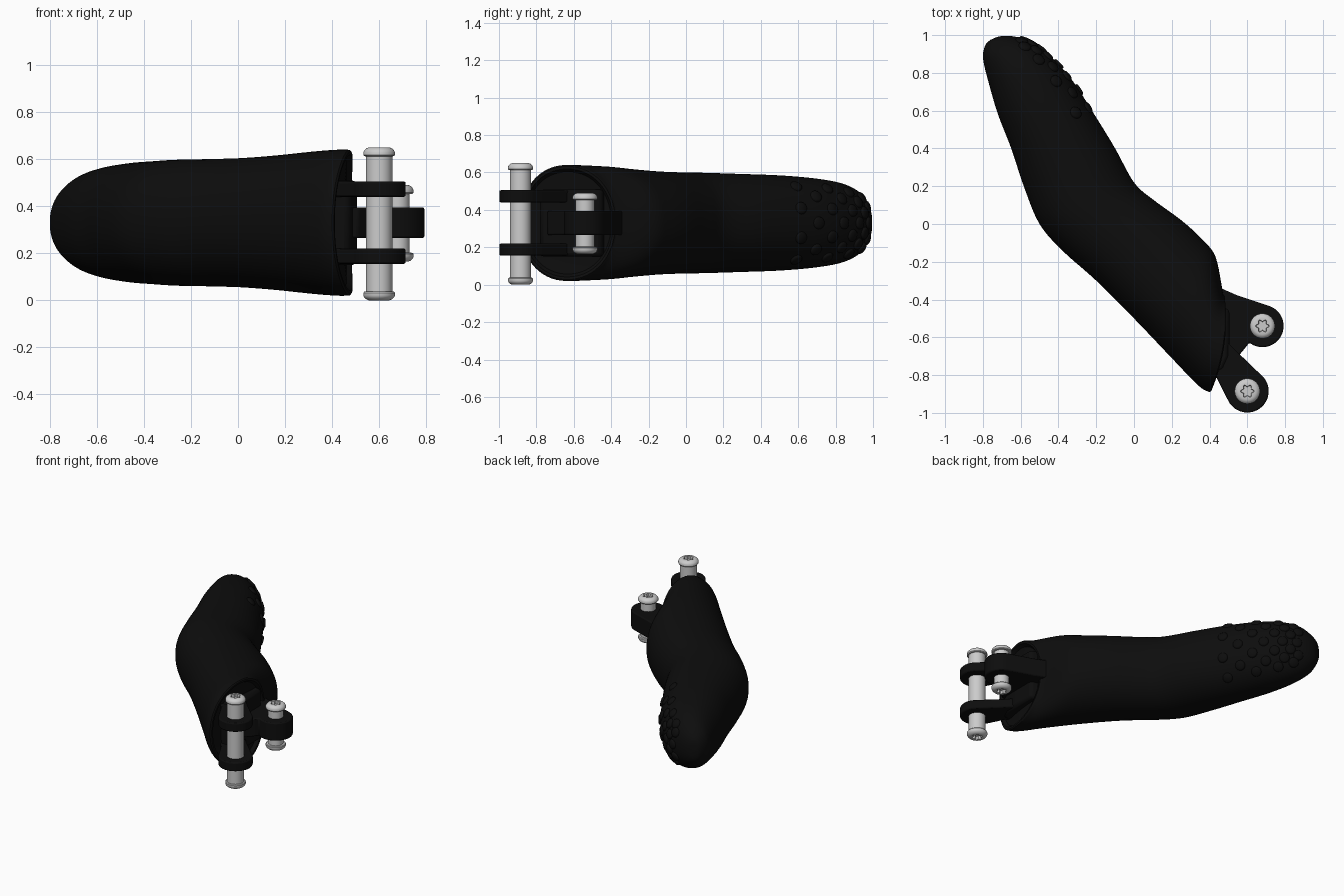
import bpy, bmesh, math
from mathutils import Vector

if "Cube" in bpy.data.objects:
    bpy.data.objects.remove(bpy.data.objects["Cube"])

black = bpy.data.materials.new("black_rubber")
black.diffuse_color = (0.004, 0.004, 0.004, 1)
black.use_nodes = True
black.node_tree.nodes["Principled BSDF"].inputs["Base Color"].default_value = black.diffuse_color
ZC = 0.33


def finish(name, bm, mat=None, angle=35, bevel=0):
    bmesh.ops.recalc_face_normals(bm, faces=bm.faces[:])
    me = bpy.data.meshes.new(name)
    bm.to_mesh(me)
    bm.free()
    ob = bpy.data.objects.new(name, me)
    bpy.context.collection.objects.link(ob)
    if mat:
        me.materials.append(mat)
    if bevel:
        m = ob.modifiers.new("bevel", 'BEVEL')
        m.width, m.segments, m.limit_method = bevel, 2, 'ANGLE'
    bpy.ops.object.select_all(action='DESELECT')
    ob.select_set(True)
    bpy.context.view_layer.objects.active = ob
    bpy.ops.object.shade_smooth_by_angle(angle=math.radians(angle))
    return ob


def skin(bm, rings, n):
    for a, b in zip(rings, rings[1:]):
        for i in range(n):
            j = (i + 1) % n
            if len(a) == 1:
                bm.faces.new((a[0], b[i], b[j]))
            elif len(b) == 1:
                bm.faces.new((a[i], a[j], b[0]))
            else:
                bm.faces.new((a[i], a[j], b[j], b[i]))


# Body sections: outer edge x,y / inner edge x,y / half height / bulge toward the joint
S = [(-.755, .978, -.745, .982, 0, 0), (-.782, .955, -.70, .995, .07, 0),
     (-.798, .91, -.62, .99, .125, 0), (-.797, .86, -.53, .955, .175, 0),
     (-.77, .75, -.44, .885, .215, 0), (-.72, .58, -.33, .765, .24, 0),
     (-.65, .40, -.21, .58, .255, 0), (-.58, .19, -.10, .40, .262, 0),
     (-.50, 0, 0, .22, .268, 0), (-.38, -.14, .10, .13, .27, 0),
     (-.20, -.30, .25, .02, .275, 0), (0, -.50, .36, -.08, .287, 0),
     (.20, -.71, .43, -.17, .302, 0), (.34, -.855, .465, -.33, .31, .015),
     (.40, -.89, .472, -.37, .31, .037)]


def section(s):
    i = min(int(s), len(S) - 2)
    t = s - i
    p = [S[max(0, min(len(S) - 1, i + k))] for k in (-1, 0, 1, 2)]
    return [0.5 * (2 * b + (c - a) * t + (2 * a - 5 * b + 4 * c - d) * t * t
                   + (3 * b - a - 3 * c + d) * t ** 3) for a, b, c, d in zip(*p)]


def surf(s, th, k=1.0, push=0.0):
    lx, ly, rx, ry, h, bulge = section(s)
    L, R = Vector((lx, ly, ZC)), Vector((rx, ry, ZC))
    half = (R - L) / 2
    c, sn = math.cos(th), math.sin(th)
    c = k * math.copysign(abs(c) ** 0.94, c)
    sn = k * math.copysign(abs(sn) ** 0.94, sn)
    d = Vector((half.y, -half.x, 0)).normalized()
    return (L + R) / 2 + half * c + Vector((0, 0, h * sn)) + d * (bulge * (1 - c * c) + push)


# Fingertip body with a shallow dished joint end
N, bm, rings = 64, bmesh.new(), []
end = len(S) - 1
rings.append([bm.verts.new(surf(0, 0))])
for q in range(1, end * 5 + 1):
    rings.append([bm.verts.new(surf(q / 5, 2 * math.pi * i / N)) for i in range(N)])
for k, push in ((.975, .006), (.93, .004), (.88, -.02), (.5, -.03)):
    rings.append([bm.verts.new(surf(end, 2 * math.pi * i / N, k, push)) for i in range(N)])
rings.append([bm.verts.new(surf(end, math.pi / 2, 0, -.03))])
skin(bm, rings, N)
finish("fingertip_body", bm, black, 40)

# Raised grip dots on the inner pad
bm = bmesh.new()
for row in range(8):
    s = 2.5 + row * 0.47
    for deg in ((-50, -17, 17, 50) if row % 2 else (-34, 0, 34)):
        th = math.radians(deg)
        p = surf(s, th)
        n = (surf(s + .02, th) - surf(s - .02, th)).cross(surf(s, th + .02) - surf(s, th - .02)).normalized()
        if n.dot(p - surf(s, 0, 0)) < 0:
            n = -n
        u = n.orthogonal().normalized()
        v = n.cross(u)
        dots = [[bm.verts.new(p + n * z + (u * math.cos(a) + v * math.sin(a)) * r)
                 for a in [2 * math.pi * i / 16 for i in range(16)]]
                for r, z in ((.036, -.012), (.032, .006), (.025, .011))]
        dots.append([bm.verts.new(p + n * .012)])
        skin(bm, dots, 16)
finish("grip_dots", bm, black, 50)


def plate(name, pts, z0, z1, bevel=.008):
    bm = bmesh.new()
    lo = [bm.verts.new((x, y, z0)) for x, y in pts]
    hi = [bm.verts.new((x, y, z1)) for x, y in pts]
    skin(bm, [lo, hi], len(pts))
    bm.faces.new(lo)
    bm.faces.new(hi)
    finish(name, bm, black, 35, bevel)


def arc(cx, cy, r, a0, a1, n=28):
    return [(cx + r * math.cos(math.radians(a0 + (a1 - a0) * i / n)),
             cy + r * math.sin(math.radians(a0 + (a1 - a0) * i / n))) for i in range(n + 1)]


# Hinge lugs: a fork for the long pin and a single eye for the short pin
fork = arc(.6, -.885, .113, 208, 400) + [(.57, -.70), (.50, -.63), (.38, -.52), (.34, -.74), (.43, -.80)]
for name, z in (("lower_fork_lug", .155), ("upper_fork_lug", .44)):
    plate(name, fork, z, z + .065)
eye = arc(.68, -.54, .112, 232, 430) + [(.54, -.375), (.49, -.353), (.44, -.33), (.38, -.4),
                                        (.40, -.74), (.51, -.74), (.565, -.685)]
plate("centre_eye_lug", eye, .265, .395)
plate("hinge_web", [(.38, -.78), (.47, -.78), (.505, -.70), (.505, -.45), (.38, -.42)], .15, .51, .02)


# Pins with domed heads and star drive sockets
def pin(name, x, y, z0, z1, r, rh):
    n, bm = 72, bmesh.new()
    half = [(0, .022, 0), (.027, .022, 1), (.030, 0, 1), (.044, 0, 0), (.054, .004, 0),
            (rh - .004, .012, 0), (rh, .02, 0), (rh, .032, 0), (rh - .004, .037, 0), (r, .038, 0)]
    prof = [(a, z0 + d, st) for a, d, st in half] + [(a, z1 - d, st) for a, d, st in reversed(half)]
    rings = []
    for a, z, star in prof:
        if a == 0:
            rings.append([bm.verts.new((x, y, z))])
            continue
        ring = []
        for i in range(n):
            t = 2 * math.pi * i / n
            q = a * (1 + .2 * math.cos(6 * t)) if star else a
            ring.append(bm.verts.new((x + q * math.cos(t), y + q * math.sin(t), z)))
        rings.append(ring)
    skin(bm, rings, n)
    finish(name, bm, None, 30)


pin("long_hinge_pin", .6, -.885, 0, .65, .056, .067)
pin("short_hinge_pin", .68, -.54, .165, .49, .05, .066)
